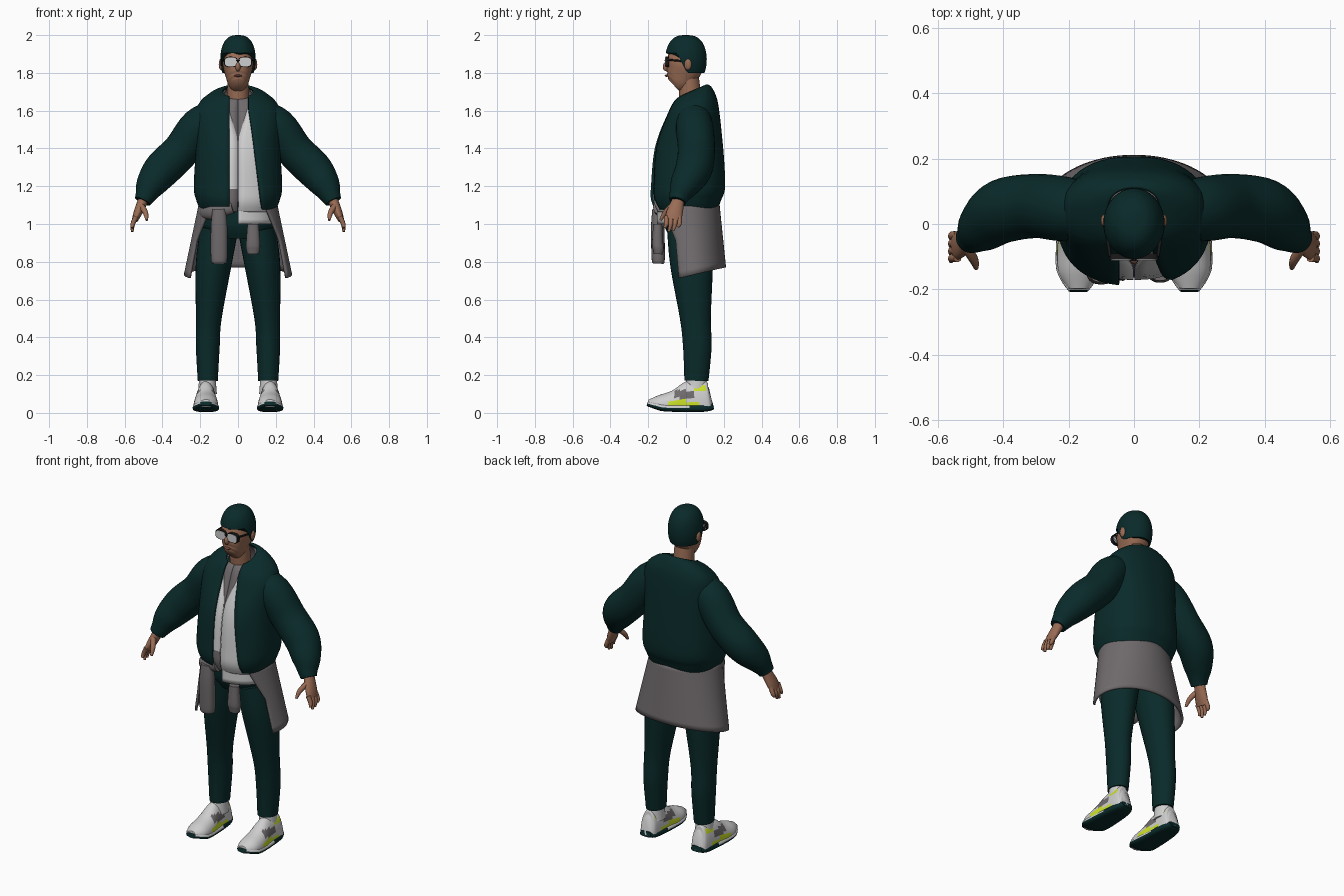
import bpy, bmesh
from math import sin, cos, asin, pi, tau, copysign
from mathutils import Vector

default_cube = bpy.data.objects.get("Cube")
if default_cube:
    bpy.data.objects.remove(default_cube)


def material(name, red, green, blue):
    mat = bpy.data.materials.new(name)
    mat.use_nodes = True
    mat.diffuse_color = (red, green, blue, 1)
    shader = mat.node_tree.nodes["Principled BSDF"]
    shader.inputs["Base Color"].default_value = mat.diffuse_color
    shader.inputs["Roughness"].default_value = .8
    return mat


TEAL = material("dark teal", .003, .023, .023)
GREY = material("warm grey", .16, .145, .15)
WHITE = material("off white", .62, .62, .62)
SKIN = material("skin", .32, .15, .09)
LIP = material("lip", .24, .09, .06)
LIME = material("lime", .6, .75, .02)
BLACK = material("black", .01, .01, .01)


def add_object(name, bm, mats, rule=None, thick=0, mirror=False):
    """Turn a bmesh into a smooth object, coloured by a rule on face centres."""
    bmesh.ops.recalc_face_normals(bm, faces=bm.faces)
    for face in bm.faces:
        face.smooth = True
        if rule:
            face.material_index = rule(face.calc_center_median())
    mesh = bpy.data.meshes.new(name)
    bm.to_mesh(mesh)
    bm.free()
    mesh.set_sharp_from_angle(angle=1)
    for mat in mats:
        mesh.materials.append(mat)
    ob = bpy.data.objects.new(name, mesh)
    bpy.context.collection.objects.link(ob)
    if thick:
        solid = ob.modifiers.new("thickness", "SOLIDIFY")
        solid.thickness, solid.offset = thick, 0
    if mirror:
        ob.modifiers.new("mirror", "MIRROR")


def skin_rows(name, rows, mats, closed=True, **options):
    """Join rows of points with faces; closed rows are capped at both ends."""
    bm = bmesh.new()
    verts = [[bm.verts.new(point) for point in row] for row in rows]
    count = len(verts[0])
    for low, high in zip(verts, verts[1:]):
        for i in range(count if closed else count - 1):
            j = (i + 1) % count
            bm.faces.new((low[i], low[j], high[j], high[i]))
    if closed:
        bm.faces.new(verts[0])
        bm.faces.new(verts[-1])
    add_object(name, bm, mats, **options)


def ball(name, centre, size, mat, mirror=False):
    bm = bmesh.new()
    bmesh.ops.create_uvsphere(bm, u_segments=16, v_segments=10, radius=1)
    bmesh.ops.scale(bm, vec=size, verts=bm.verts)
    bmesh.ops.translate(bm, vec=centre, verts=bm.verts)
    add_object(name, bm, [mat], mirror=mirror)


def spline(points, steps=5):
    """Smooth interpolation through tuples of any length."""
    out = []
    for i in range(len(points) - 1):
        before, start, end = points[max(i - 1, 0)], points[i], points[i + 1]
        after = points[min(i + 2, len(points) - 1)]
        for t in [step / steps for step in range(steps)]:
            out.append([b + t / 2 * (c - a + t * (2 * a - 5 * b + 4 * c - d + t * (3 * (b - c) + d - a)))
                        for a, b, c, d in zip(before, start, end, after)])
    return out + [list(points[-1])]


def power(value, exponent):
    return copysign(abs(value) ** exponent, value)


def tube(name, sections, mats, aspect=1, ref=(0, 1, 0), sides=28, square=1, floor=0, **options):
    """Loft sections (x, y, z, radius, optional radius along ref) along their path."""
    path = spline(sections)
    rows = []
    for i, (x, y, z, wide, *deep) in enumerate(path):
        ahead, behind = path[min(i + 1, len(path) - 1)], path[max(i - 1, 0)]
        tangent = (Vector(ahead[:3]) - Vector(behind[:3])).normalized()
        along = Vector(ref)
        along = (along - tangent * along.dot(tangent)).normalized() * (deep[0] if deep else wide * aspect)
        across = along.normalized().cross(tangent) * wide
        row = []
        for angle in [tau * j / sides for j in range(sides)]:
            point = Vector((x, y, z)) + across * power(cos(angle), square) + along * power(sin(angle), square)
            point.z = max(point.z, floor)
            row.append(point)
        rows.append(row)
    skin_rows(name, rows, mats, **options)


# Head, neck and face
tube("head", [(0, -.065, 1.735, .035), (0, -.05, 1.75, .052), (0, -.03, 1.78, .064), (0, -.005, 1.85, .08),
              (0, 0, 1.95, .06)], [SKIN], aspect=1.25, square=.88)
tube("neck", [(0, .03, 1.6, .06), (0, .01, 1.8, .055)], [SKIN])
ball("ears", (.09, .01, 1.845), (.012, .02, .03), SKIN, mirror=True)
ball("nose", (0, -.103, 1.833), (.014, .02, .025), SKIN)
ball("lips", (0, -.103, 1.785), (.02, .01, .006), LIP)

# Hair cap with a hairline that drops behind the temples
hair = []
for i in range(15):
    row = []
    for angle in [tau * j / 48 for j in range(48)]:
        behind_temple = min(max(.9 - 2 * cos(angle), 0), 1)
        hairline = asin(.28 - .82 * behind_temple)
        lift = hairline + (1.54 - hairline) * i / 14
        reach = cos(lift) ** .7
        row.append((.094 * reach * sin(angle), -.11 * reach * cos(angle), 1.87 + .13 * sin(lift)))
    hair.append(row)
skin_rows("hair", hair, [TEAL])

# Glasses
for name, mat, size, front in (("frame", BLACK, .037, -.109), ("lenses", WHITE, .032, -.112)):
    tube("glasses_" + name, [(.038, -.09, 1.858, size), (.038, front, 1.858, size)], [mat],
         aspect=.75, ref=(0, 0, 1), square=.7, mirror=True)
tube("glasses_temples", [(.073, -.1, 1.87, .005), (.09, .01, 1.86, .005)], [BLACK],
     ref=(0, 0, 1), sides=8, mirror=True)
tube("glasses_bridge", [(-.01, -.11, 1.865, .004), (.01, -.11, 1.865, .004)], [BLACK], sides=8)

# Torso layers share one set of rings: height, centre y, half width, half depth
TORSO = [(1.08, 0, .195, .16), (1.13, 0, .215, .18), (1.2, .01, .227, .19), (1.4, .015, .217, .175),
         (1.6, .035, .215, .13), (1.675, .035, .15, .1), (1.7, .035, .08, .075)]


def torso_layer(name, scale, right_edge, left_edge, mats, drop=0, **options):
    """Open-fronted garment whose front edges are functions of height."""
    square = .85
    rows = []
    for z, centre, wide, deep in spline(TORSO):
        wide, deep = wide * scale, deep * scale
        tilt = 5 * max(z - 1.4, 0) ** 2
        start = asin(power(left_edge(z) / wide, 1 / square))
        end = tau - asin(power(right_edge(z) / wide, 1 / square))
        row = []
        for j in range(49):
            angle = start + (end - start) * j / 48
            y = -deep * power(cos(angle), square)
            row.append((wide * power(sin(angle), square), centre + y, z + tilt * y - drop))
        rows.append(row)
    skin_rows(name, rows, mats, closed=False, **options)


def closed_edge(z):
    return 0


def neck_edge(z):
    return max(.002, (z - 1.46) / 4)


torso_layer("undershirt", .89, closed_edge, closed_edge, [GREY], drop=.01, thick=.004)
torso_layer("shirt", .93, neck_edge, neck_edge, [WHITE, GREY], drop=.015, thick=.004,
            rule=lambda c: int(c.x < 0 and c.z < 1.2))
torso_layer("jacket", 1, lambda z: .045, lambda z: max(.055, .06 + (1.6 - z) / 8), [TEAL], thick=.014)

# Shirt tail below the jacket
tail = [[(.195 * sin(j / 11), .01 - .16 * cos(j / 11), 1 + i / 40) for j in range(17)] for i in range(6)]
skin_rows("shirt_tail", tail, [WHITE], closed=False, thick=.006)

# Sleeves
tube("sleeves", [(.1, .04, 1.6, .07), (.205, .045, 1.52, .098), (.3, .055, 1.39, .098), (.4, .04, 1.29, .098),
                 (.46, -.005, 1.21, .08), (.49, -.035, 1.15, .055), (.505, -.045, 1.12, .045)],
     [TEAL], mirror=True)

# Hands
tube("palms", [(.5, -.04, 1.13, .028, .032), (.53, -.06, 1.06, .023, .043), (.546, -.07, 1.02, .016, .042)],
     [SKIN], sides=16, mirror=True)
for finger, tip in (("index", .98), ("middle", .96), ("ring", .965), ("little", .985)):
    y = -.104 + .023 * ("index", "middle", "ring", "little").index(finger)
    tube(finger + "_fingers", [(.54, y, 1.04, .013), (.557, y, 1, .012), (.56, y - .01, tip, .007)],
         [SKIN], sides=10, mirror=True)
tube("thumbs", [(.515, -.07, 1.1, .016), (.49, -.11, 1.06, .014), (.483, -.135, 1.02, .007)],
     [SKIN], sides=10, mirror=True)

# Trousers
tube("trouser_legs", [(.16, .055, .17, .053), (.16, .06, .35, .063), (.155, .05, .5, .068),
                      (.13, .03, .78, .094), (.1, .02, .97, .1)], [TEAL], aspect=1.2, mirror=True)
tube("trouser_hips", [(0, .02, .93, .15), (0, .015, 1, .19), (0, .01, 1.1, .19)], [TEAL], aspect=.68)

# Garment tied at the waist: flared back panel, band and hanging sleeves
panel = []
for t in [i / 12 for i in range(13)]:
    edge = .75 + .4 * min(1, 2 * t)
    row = []
    for j in range(49):
        angle = edge + (tau - 2 * edge) * j / 48
        front_drop = .04 * t * (1 + cos(angle))
        row.append(((.2 + .08 * t) * sin(angle), .035 * t - .17 * cos(angle), 1.11 - .34 * t - front_drop))
    panel.append(row)
skin_rows("tied_garment", panel, [GREY], closed=False, thick=.014)
tube("tied_band", [(-.19, -.04, 1.06, .03), (-.14, -.125, 1.06, .035), (-.03, -.15, 1.09, .035)],
     [GREY], aspect=.7, sides=16)
for side, x, top, bottom, wide in (("right", -.1, 1.08, .79, .044), ("left", .08, 1, .84, .037)):
    tube("hanging_sleeve_" + side, [(x, -.15, top, wide * .8), (x, -.15, top - .1, wide),
                                    (x, -.147, bottom + .03, wide), (x, -.147, bottom, wide * .8)],
         [GREY], aspect=.8, sides=20, square=.85)


# Shoes
def upper_colour(c):
    side_band = -.09 < c.y < .07 and c.z < .065
    heel_trim = .05 < c.y < .1 and .11 < c.z < .14
    if side_band or heel_trim:
        return 1
    return 2 if -.06 < c.y < .04 and .08 < c.z < .12 else 0


def sole_colour(c):
    return int(c.y < .03 and c.z > .022 + .7 * c.y ** 2)


UPPER = [(-.2, .03, .02), (-.15, .06, .05), (-.08, .065, .08), (0, .057, .13), (.11, .05, .13), (.135, .034, .09)]
SOLE = [(-.205, .03, .012), (-.16, .06, .018), (-.1, .07, .02), (.09, .056, .02), (.145, .034, .016)]
tube("shoe_uppers", [(.17, y, .035 + .4 * y * y, wide, tall) for y, wide, tall in UPPER], [WHITE, LIME, GREY],
     ref=(0, 0, 1), sides=40, floor=.03, rule=upper_colour, mirror=True)
tube("ankle_collars", [(.162, .055, .1, .05), (.162, .055, .18, .044)], [WHITE], aspect=1.2, mirror=True)
tube("shoe_soles", [(.17, y, .02 + .7 * y * y, wide, tall) for y, wide, tall in SOLE], [TEAL, WHITE],
     ref=(0, 0, 1), square=.6, rule=sole_colour, mirror=True)
